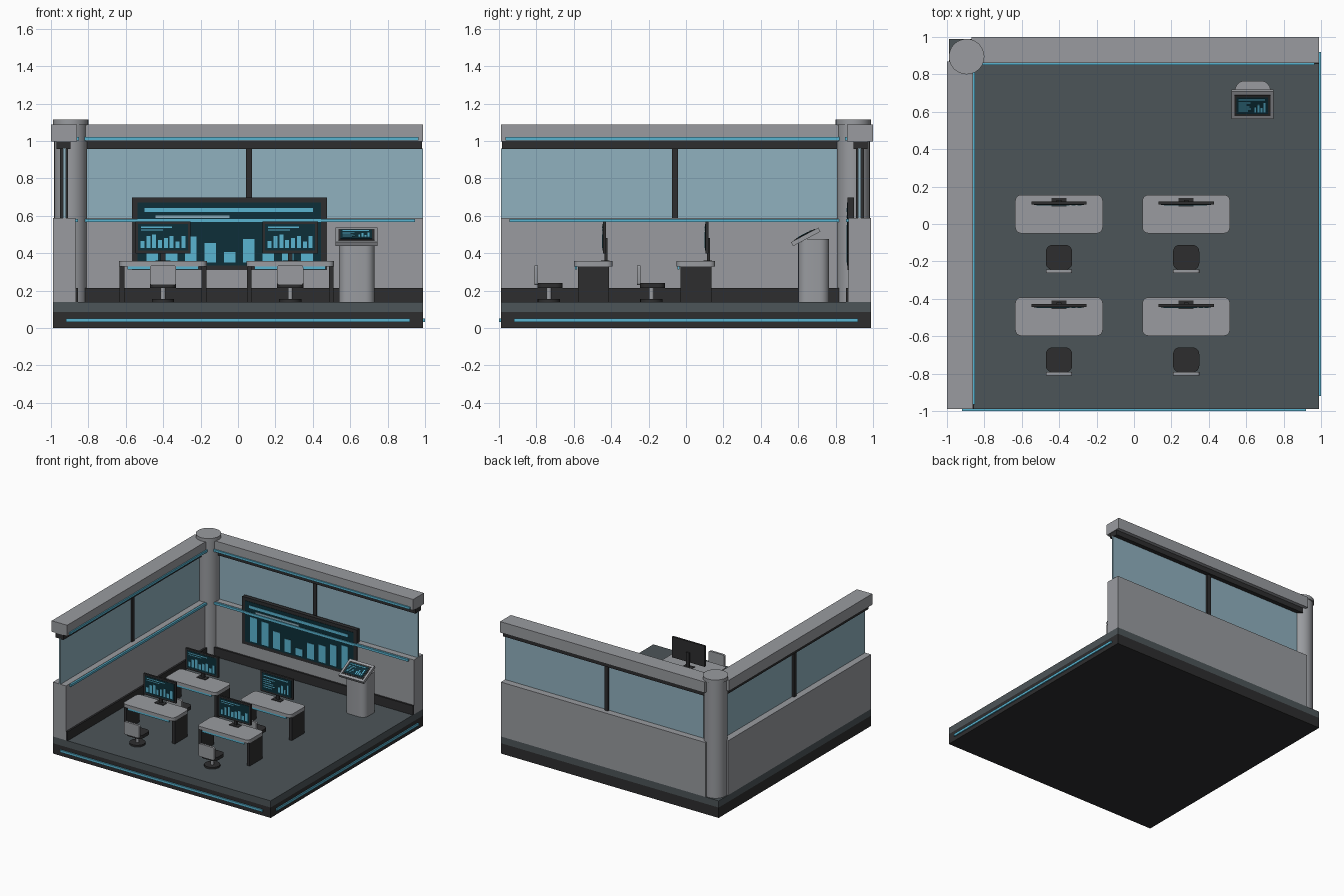
import bpy, bmesh, math
from mathutils import Matrix, Vector

cube = bpy.data.objects.get("Cube")
if cube:
    bpy.data.objects.remove(cube, do_unlink=True)


def material(name, rgb):
    m = bpy.data.materials.new(name)
    m.use_nodes = True
    m.diffuse_color = (*rgb, 1)
    m.node_tree.nodes["Principled BSDF"].inputs["Base Color"].default_value = (*rgb, 1)
    return m


GREY = material("light grey panel", (0.32, 0.33, 0.35))
DARK = material("charcoal", (0.027, 0.027, 0.028))
SLATE = material("slate floor", (0.073, 0.09, 0.098))
GLASS = material("blue grey glass", (0.28, 0.44, 0.52))
CYAN = material("cyan light", (0.10, 0.46, 0.64))
TEAL = material("deep teal screen", (0.004, 0.028, 0.04))
IDENT = Matrix.Identity(4)


def finish(name, bm, mat, matrix=IDENT, smooth=False):
    bm.transform(matrix)
    bmesh.ops.recalc_face_normals(bm, faces=bm.faces)
    mesh = bpy.data.meshes.new(name)
    bm.to_mesh(mesh)
    bm.free()
    mesh.materials.append(mat)
    ob = bpy.data.objects.new(name, mesh)
    bpy.context.collection.objects.link(ob)
    if smooth:
        bpy.ops.object.select_all(action="DESELECT")
        ob.select_set(True)
        bpy.context.view_layer.objects.active = ob
        bpy.ops.object.shade_smooth_by_angle(angle=math.radians(35))
    return ob


def add_box(bm, x0, x1, y0, y1, z0, z1):
    size = Matrix.Diagonal((x1 - x0, y1 - y0, z1 - z0, 1))
    mid = Vector((x0 + x1, y0 + y1, z0 + z1)) / 2
    return bmesh.ops.create_cube(bm, size=1, matrix=Matrix.Translation(mid) @ size)


def boxes(name, mat, *extents, matrix=IDENT):
    bm = bmesh.new()
    for e in extents:
        add_box(bm, *e)
    return finish(name, bm, mat, matrix)


def slab(name, mat, extent, radius, axis=2, matrix=IDENT):
    """Box whose edges along one axis are rounded."""
    bm = bmesh.new()
    add_box(bm, *extent)
    edges = [e for e in bm.edges
             if abs((e.verts[0].co - e.verts[1].co).normalized()[axis]) > 0.9]
    bmesh.ops.bevel(bm, geom=edges, offset=radius, segments=5, profile=0.5, affect="EDGES")
    return finish(name, bm, mat, matrix, smooth=True)


def cylinder(name, mat, x, y, z0, z1, r, sides=24):
    bm = bmesh.new()
    bmesh.ops.create_cone(bm, cap_ends=True, segments=sides, radius1=r, radius2=r,
                          depth=z1 - z0, matrix=Matrix.Translation((x, y, (z0 + z1) / 2)))
    return finish(name, bm, mat, smooth=True)


# Platform
boxes("base_plinth", DARK, (-0.99, 0.99, -0.99, 0.99, 0, 0.085))
boxes("floor", SLATE, (-0.99, 0.99, -0.99, 0.99, 0.085, 0.14))
boxes("base_light_strips", CYAN,
      (-0.92, 0.92, -1.0, -0.99, 0.033, 0.052),
      (0.99, 1.0, -0.92, 0.92, 0.033, 0.052))

# Two matching walls, the second reflected across the corner diagonal
SWAP = Matrix(((0, -1, 0, 0), (-1, 0, 0, 0), (0, 0, 1, 0), (0, 0, 0, 1)))
for side, m in (("back", IDENT), ("right", SWAP)):
    boxes(side + "_lower_wall", GREY, (-0.87, 0.99, 0.87, 0.99, 0.14, 0.587), matrix=m)
    boxes(side + "_baseboard", DARK, (-0.86, 0.99, 0.855, 0.87, 0.14, 0.215), matrix=m)
    boxes(side + "_window", GLASS, (-0.87, 0.99, 0.92, 0.935, 0.587, 0.96), matrix=m)
    boxes(side + "_mullion", DARK, (0.043, 0.075, 0.91, 0.953, 0.587, 0.96), matrix=m)
    boxes(side + "_window_header", DARK, (-0.87, 0.985, 0.895, 0.97, 0.957, 1.0), matrix=m)
    boxes(side + "_cornice", GREY, (-0.87, 0.99, 0.86, 1.0, 0.998, 1.088), matrix=m)
    boxes(side + "_light_strips", CYAN,
          (-0.85, 0.945, 0.855, 0.87, 0.566, 0.584),
          (-0.85, 0.965, 0.85, 0.86, 1.002, 1.02), matrix=m)

# Corner pillar
cylinder("corner_pillar", GREY, -0.895, 0.895, 0.14, 1.085, 0.088)
cylinder("pillar_cap", GREY, -0.895, 0.895, 1.085, 1.115, 0.095)

# Wall display
boxes("wall_display_frame", DARK, (-0.567, 0.475, 0.864, 0.898, 0.31, 0.697))
boxes("wall_display_screen", TEAL, (-0.537, 0.445, 0.861, 0.866, 0.335, 0.67))
boxes("wall_display_title", CYAN, (-0.5, 0.4, 0.858, 0.862, 0.62, 0.642))
boxes("wall_display_subtitle", GLASS, (-0.44, -0.045, 0.858, 0.862, 0.587, 0.602))
bars = []
for i, h in enumerate((0.2, 0.19, 0.14, 0.105, 0.057, 0.127, 0.14, 0.17, 0.19)):
    x = -0.49 + i * 0.1035
    bars.append((x, x + 0.062, 0.858, 0.862, 0.35, 0.35 + h))
boxes("wall_display_bars", CYAN, *bars)


def display(name, w, h, depth, rim, split, matrix):
    """Screen facing local -y, centred on the origin."""
    f = -depth / 2
    sw, sh = w - 2 * rim, h - 2 * rim
    boxes(name + "_case", DARK, (-w / 2, w / 2, f, -f, -h / 2, h / 2), matrix=matrix)
    boxes(name + "_screen", TEAL, (-sw / 2, sw / 2, f - 0.002, f, -sh / 2, sh / 2), matrix=matrix)
    marks = []

    def mark(u0, u1, v0, v1):
        marks.append(((u0 - 0.5) * sw, (u1 - 0.5) * sw, f - 0.004, f - 0.001,
                      (v0 - 0.5) * sh, (v1 - 0.5) * sh))

    if split:
        # Text rows on the left, small chart on the right
        mark(0.06, 0.9, 0.84, 0.9)
        for i, length in enumerate((0.38, 0.26, 0.34, 0.4, 0.3)):
            mark(0.06, 0.06 + length, 0.66 - i * 0.12, 0.71 - i * 0.12)
        for i, v in enumerate((0.3, 0.45, 0.25, 0.55)):
            mark(0.56 + i * 0.1, 0.62 + i * 0.1, 0.12, 0.12 + v)
    else:
        # Two text rows above a bar chart
        mark(0.06, 0.68, 0.86, 0.91)
        mark(0.06, 0.5, 0.76, 0.8)
        for i, v in enumerate((0.27, 0.45, 0.52, 0.3, 0.38, 0.46, 0.25, 0.46)):
            mark(0.05 + i * 0.117, 0.13 + i * 0.117, 0.1, 0.1 + v)
    boxes(name + "_marks", CYAN, *marks, matrix=matrix)


def workstation(tag, x, y, split):
    at = Matrix.Translation((x, y, 0))
    # Desk
    slab(tag + "_desk_top", GREY, (-0.234, 0.234, -0.103, 0.103, 0.33, 0.357), 0.032, matrix=at)
    boxes(tag + "_desk_legs", DARK, (-0.232, -0.207, -0.083, 0.083, 0.14, 0.33),
          (0.207, 0.232, -0.083, 0.083, 0.14, 0.33), matrix=at)
    boxes(tag + "_desk_light", CYAN, (-0.19, 0.19, -0.098, -0.088, 0.312, 0.331), matrix=at)
    # Monitor and stand
    display(tag + "_monitor", 0.295, 0.17, 0.016, 0.014, split,
            at @ Matrix.Translation((0, 0.058, 0.484)))
    boxes(tag + "_monitor_stand", DARK, (-0.013, 0.013, 0.06, 0.076, 0.36, 0.48),
          (-0.04, 0.04, 0.04, 0.085, 0.356, 0.362), matrix=at)
    # Chair
    cy = -0.238
    slab(tag + "_chair_seat", DARK, (-0.07, 0.07, cy - 0.06, cy + 0.073, 0.213, 0.24), 0.035,
         matrix=at)
    slab(tag + "_chair_back", GREY, (-0.07, 0.07, cy - 0.077, cy - 0.059, 0.23, 0.335), 0.012,
         axis=1, matrix=at)
    cylinder(tag + "_chair_post", GREY, x, y + cy, 0.15, 0.215, 0.013, 12)
    cylinder(tag + "_chair_foot", DARK, x, y + cy, 0.14, 0.154, 0.06)


for row, y in (("rear", 0.053), ("front", -0.495)):
    for side, x in (("right", -0.401), ("left", 0.279)):
        workstation(row + "_" + side, x, y, row == "rear" and side == "left")

# Podium with tilted panel
slab("podium_body", GREY, (0.54, 0.73, 0.6, 0.765, 0.14, 0.475), 0.05)
tilt = Matrix.Translation((0.633, 0.64, 0.487)) @ Matrix.Rotation(math.radians(-62), 4, "X")
boxes("podium_panel", GREY, (-0.113, 0.113, -0.012, 0.012, -0.083, 0.083), matrix=tilt)
display("podium_display", 0.192, 0.125, 0.008, 0.012, True,
        tilt @ Matrix.Translation((0, -0.011, 0)))
